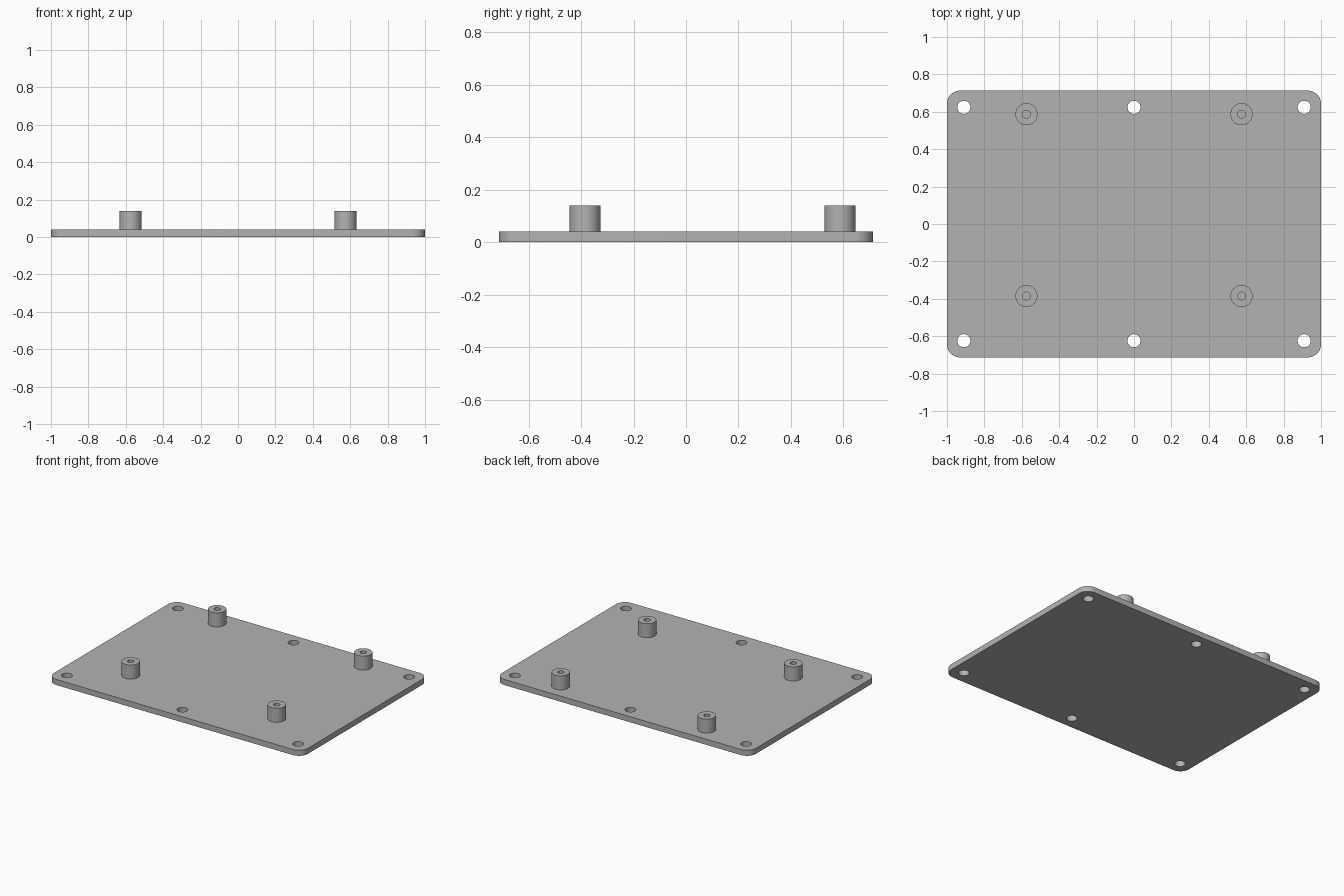
import bpy
import bmesh
from math import cos, sin, pi, radians

cube = bpy.data.objects.get("Cube")
if cube:
    bpy.data.objects.remove(cube, do_unlink=True)

HALF_X, HALF_Y, CORNER = 1.0, 0.713, 0.07
THICK, TOP = 0.04, 0.14
HOLE_R, POST_R, BORE_R = 0.035, 0.059, 0.021

grey = bpy.data.materials.new("plain_grey")
grey.use_nodes = True
colour = (0.45, 0.45, 0.45, 1)
grey.diffuse_color = colour
grey.node_tree.nodes["Principled BSDF"].inputs["Base Color"].default_value = colour


def arc(cx, cy, r, start, end, steps):
    """Points along an arc, both ends included."""
    angles = [start + (end - start) * i / steps for i in range(steps + 1)]
    return [(cx + r * cos(a), cy + r * sin(a)) for a in angles]


def extruded(name, loops, z0, z1):
    """Solid from closed outlines; inner outlines become through holes."""
    curve = bpy.data.curves.new(name + "_outline", "CURVE")
    curve.dimensions = "2D"
    curve.fill_mode = "BOTH"
    curve.extrude = (z1 - z0) / 2
    for loop in loops:
        spline = curve.splines.new("POLY")
        spline.points.add(len(loop) - 1)
        for point, (x, y) in zip(spline.points, loop):
            point.co = (x, y, 0, 1)
        spline.use_cyclic_u = True
    helper = bpy.data.objects.new(name + "_helper", curve)
    bpy.context.collection.objects.link(helper)
    bpy.context.view_layer.update()
    mesh = bpy.data.meshes.new_from_object(
        helper.evaluated_get(bpy.context.evaluated_depsgraph_get()))
    bpy.data.objects.remove(helper, do_unlink=True)

    bm = bmesh.new()
    bm.from_mesh(mesh)
    bmesh.ops.remove_doubles(bm, verts=bm.verts, dist=1e-5)
    bmesh.ops.translate(bm, verts=bm.verts, vec=(0, 0, (z0 + z1) / 2))
    bmesh.ops.recalc_face_normals(bm, faces=bm.faces)
    bm.to_mesh(mesh)
    bm.free()
    mesh.materials.clear()
    mesh.materials.append(grey)
    obj = bpy.data.objects.new(name, mesh)
    bpy.context.collection.objects.link(obj)
    bpy.ops.object.select_all(action="DESELECT")
    obj.select_set(True)
    bpy.context.view_layer.objects.active = obj
    bpy.ops.object.shade_smooth_by_angle(angle=radians(30))
    return obj


def circle(x, y, r, sides=40):
    return arc(x, y, r, 0, 2 * pi, sides)[:-1]


# Base plate with rounded corners and six screw holes
outline = []
for i, (sx, sy) in enumerate([(1, 1), (-1, 1), (-1, -1), (1, -1)]):
    outline += arc(sx * (HALF_X - CORNER), sy * (HALF_Y - CORNER), CORNER,
                   i * pi / 2, (i + 1) * pi / 2, 12)
holes = [circle(x, y, HOLE_R) for x in (-0.91, 0, 0.91) for y in (-0.624, 0.624)]
extruded("base_plate", [outline] + holes, 0, THICK)

# Four hollow standoffs, bored down to the plate
for side, x in (("right", -0.575), ("left", 0.575)):
    for end, y in (("front", -0.385), ("back", 0.587)):
        extruded(f"{end}_{side}_standoff",
                 [circle(x, y, POST_R), circle(x, y, BORE_R)], THICK, TOP)
